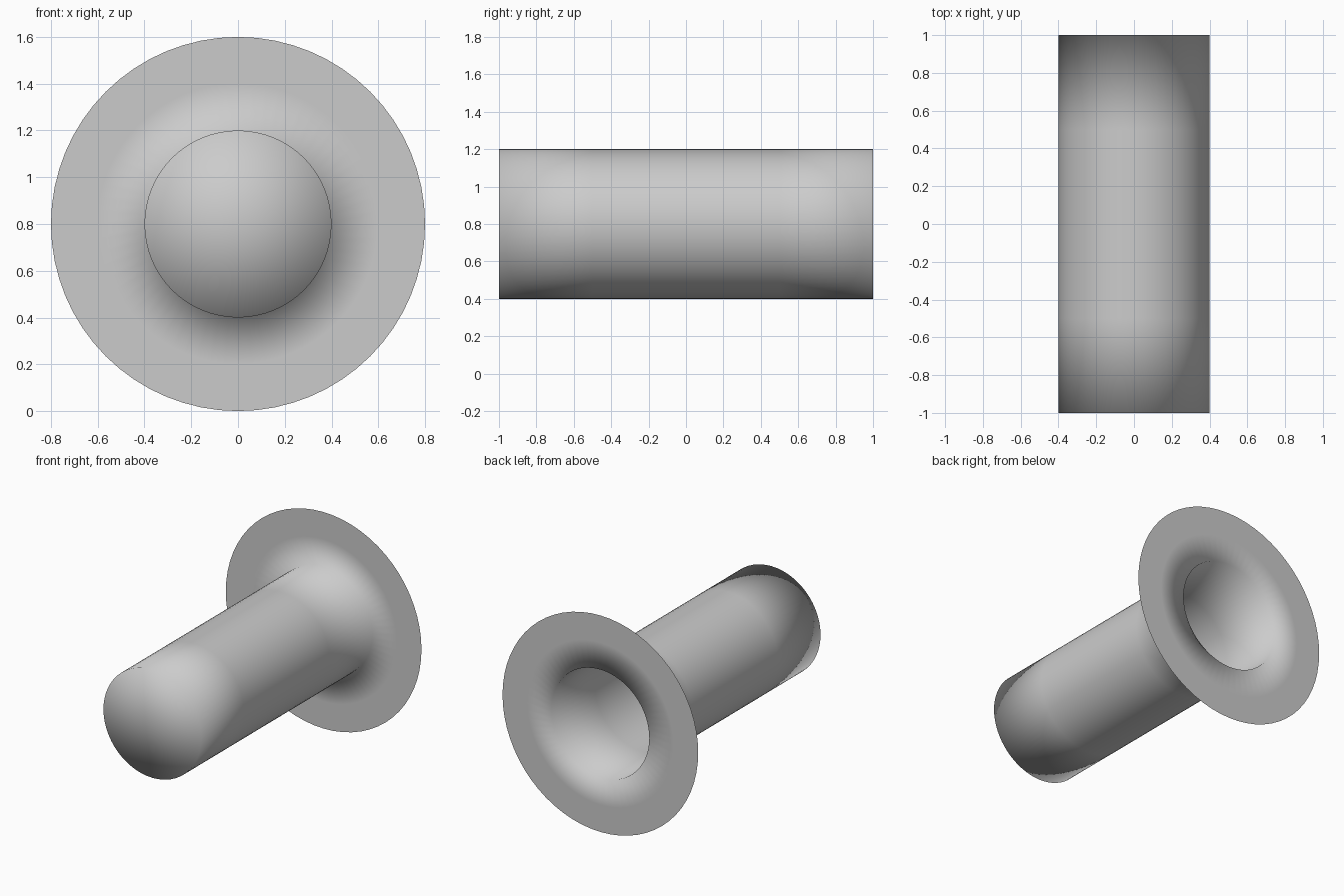
import bpy, bmesh
from math import sin, cos, tau

if "Cube" in bpy.data.objects:
    bpy.data.objects.remove(bpy.data.objects["Cube"])

SIDES = 64
AXIS_Z = 0.8

# Lathe profile (radius, y): closed front end, tube wall, flat paper-thin flange
profile = [(0.4, -1), (0.4, -0.5), (0.4, 0), (0.4, 0.5), (0.4, 1), (0.6, 1), (0.8, 1)]

bm = bmesh.new()
rings = [[bm.verts.new((r * cos(tau * i / SIDES), y, AXIS_Z + r * sin(tau * i / SIDES)))
          for i in range(SIDES)] for r, y in profile]
tip = bm.verts.new((0, -1, AXIS_Z))

for i in range(SIDES):
    j = (i + 1) % SIDES
    # front cap
    bm.faces.new((tip, rings[0][i], rings[0][j]))
    # tube wall and flange
    for a, b in zip(rings, rings[1:]):
        bm.faces.new((a[i], b[i], b[j], a[j]))
for f in bm.faces:
    f.smooth = True
bmesh.ops.recalc_face_normals(bm, faces=bm.faces)
# make the tube wall face outwards
bm.faces.ensure_lookup_table()
if bm.faces[0].normal.y > 0:
    bmesh.ops.reverse_faces(bm, faces=bm.faces)

mesh = bpy.data.meshes.new("flanged_tube")
bm.to_mesh(mesh)
bm.free()
bpy.context.collection.objects.link(bpy.data.objects.new("flanged_tube", mesh))
